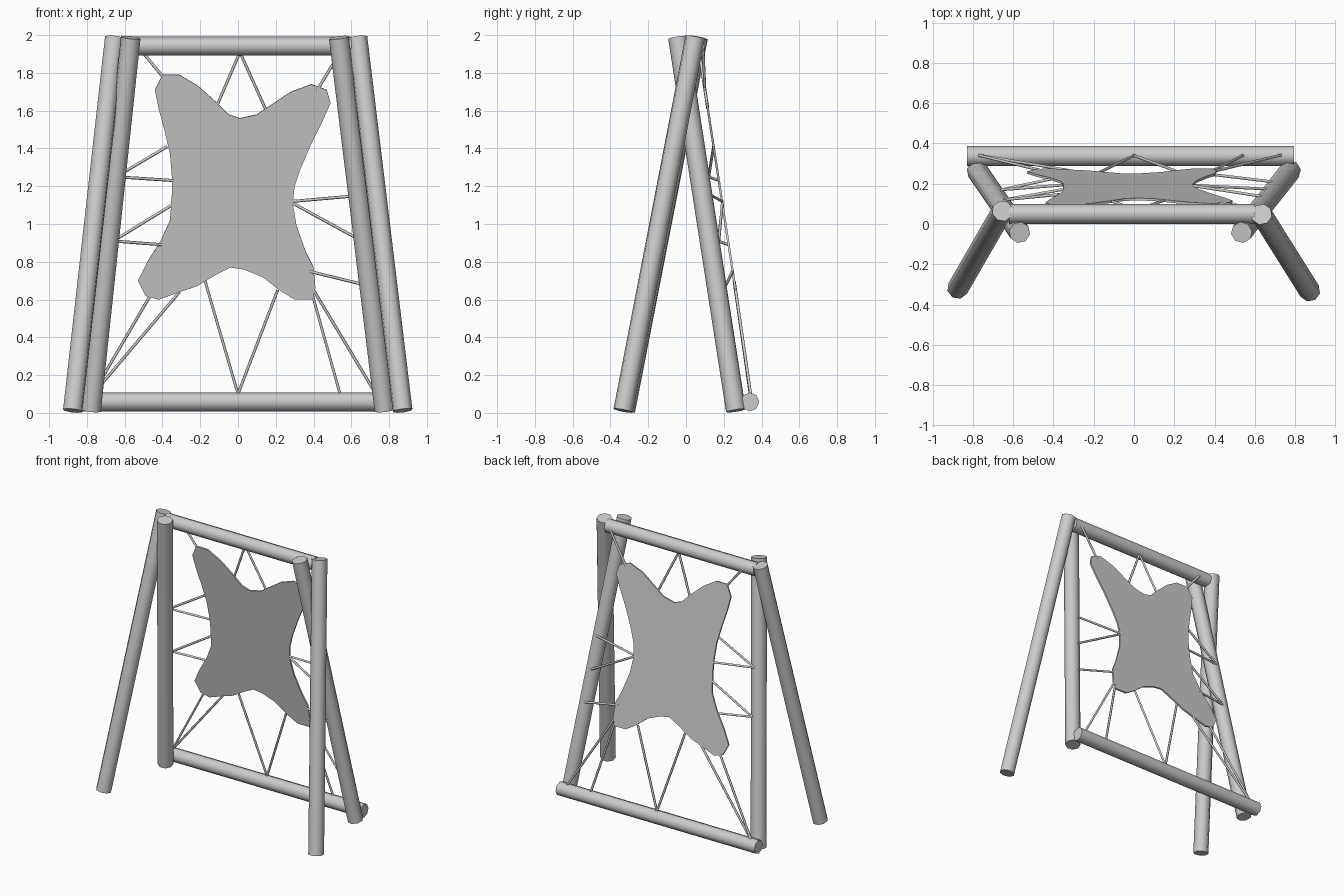
import bpy
import bmesh
from mathutils import Vector

old = bpy.data.objects.get("Cube")
if old:
    bpy.data.objects.remove(old, do_unlink=True)


def make_material(name, colour):
    mat = bpy.data.materials.new(name)
    mat.use_nodes = True
    mat.diffuse_color = colour
    mat.node_tree.nodes["Principled BSDF"].inputs["Base Color"].default_value = colour
    return mat


grey = make_material("plain grey", (0.6, 0.6, 0.6, 1))


def rod(name, start, end, radius, sides=8):
    """Smooth round bar between two points, capped square to its axis."""
    a, b = Vector(start), Vector(end)
    axis = b - a
    bpy.ops.mesh.primitive_cylinder_add(
        vertices=sides, radius=radius, depth=axis.length, location=(a + b) / 2,
        rotation=axis.to_track_quat("Z", "Y").to_euler())
    obj = bpy.context.object
    obj.name = name
    obj.data.materials.append(grey)
    bpy.ops.object.shade_smooth_by_angle(angle=1.05)
    return obj


def hide_y(z):
    """Depth of the sloping hide plane at a given height."""
    return 0.27 - 0.153 * (z - 0.6)


# Crossed poles of the two A-shaped sides
low, high = 0.012, 1.987
rod("right_front_leg", (-0.875, -0.32, low), (-0.653, 0.065, high), 0.053)
rod("left_front_leg", (0.872, -0.333, low), (0.633, 0.048, high), 0.053)
rod("right_back_leg", (-0.778, 0.264, low), (-0.568, -0.042, high), 0.053)
rod("left_back_leg", (0.776, 0.264, low), (0.534, -0.042, high), 0.053)

# Cross bars
rod("top_bar", (-0.62, 0.05, 1.942), (0.6, 0.05, 1.942), 0.05)
rod("bottom_bar", (-0.83, 0.338, 0.058), (0.795, 0.338, 0.058), 0.05)

# Stretched hide, outline as x and height
outline = [
    (-.4, 1.79), (-.31, 1.79), (-.21, 1.73), (-.11, 1.64), (-.05, 1.58),
    (.01, 1.56), (.1, 1.58), (.16, 1.62), (.28, 1.7), (.39, 1.74),
    (.47, 1.71), (.49, 1.64), (.45, 1.55), (.39, 1.43), (.33, 1.29),
    (.3, 1.2), (.29, 1.11), (.31, .99), (.36, .85), (.4, .77),
    (.41, .66), (.39, .6), (.3, .6), (.22, .65), (.13, .72),
    (.03, .76), (-.04, .77), (-.12, .73), (-.22, .67), (-.31, .64),
    (-.42, .6), (-.49, .62), (-.53, .7), (-.48, .8), (-.41, .91),
    (-.36, 1.02), (-.35, 1.16), (-.35, 1.25), (-.36, 1.37), (-.39, 1.5),
    (-.42, 1.61), (-.44, 1.71)]
bm = bmesh.new()
bm.faces.new([bm.verts.new((x, hide_y(z), z)) for x, z in outline])
bmesh.ops.recalc_face_normals(bm, faces=bm.faces)
mesh = bpy.data.meshes.new("hide")
bm.to_mesh(mesh)
bm.free()
mesh.materials.append(grey)
hide = bpy.data.objects.new("hide", mesh)
bpy.context.collection.objects.link(hide)
thick = hide.modifiers.new("thickness", "SOLIDIFY")
thick.thickness = 0.012
thick.offset = 0

# Lacing: each frame anchor with the hide points tied to it
lacing = [
    ((-.53, .09, 1.94), [(-.39, 1.77)]),
    ((.01, .07, 1.91), [(-.11, 1.63), (.145, 1.61)]),
    ((.56, .09, 1.94), [(.42, 1.71)]),
    ((-.645, .12, 1.25), [(-.375, 1.41), (-.34, 1.23)]),
    ((-.66, .17, .91), [(-.35, 1.1), (-.4, .89)]),
    ((.635, .137, 1.15), [(.29, 1.12)]),
    ((.656, .174, .91), [(.29, 1.11)]),
    ((.683, .21, .675), [(.375, .75)]),
    ((-.775, .342, .09), [(-.465, .62), (-.31, .64)]),
    ((0, .34, .1), [(-.175, .7), (.21, .65)]),
    ((.54, .34, .1), [(.39, .64)]),
    ((.73, .342, .1), [(.4, .65)])]
for anchor, ties in lacing:
    for x, z in ties:
        rod("lacing", anchor, (x, hide_y(z), z), 0.008, 6)
